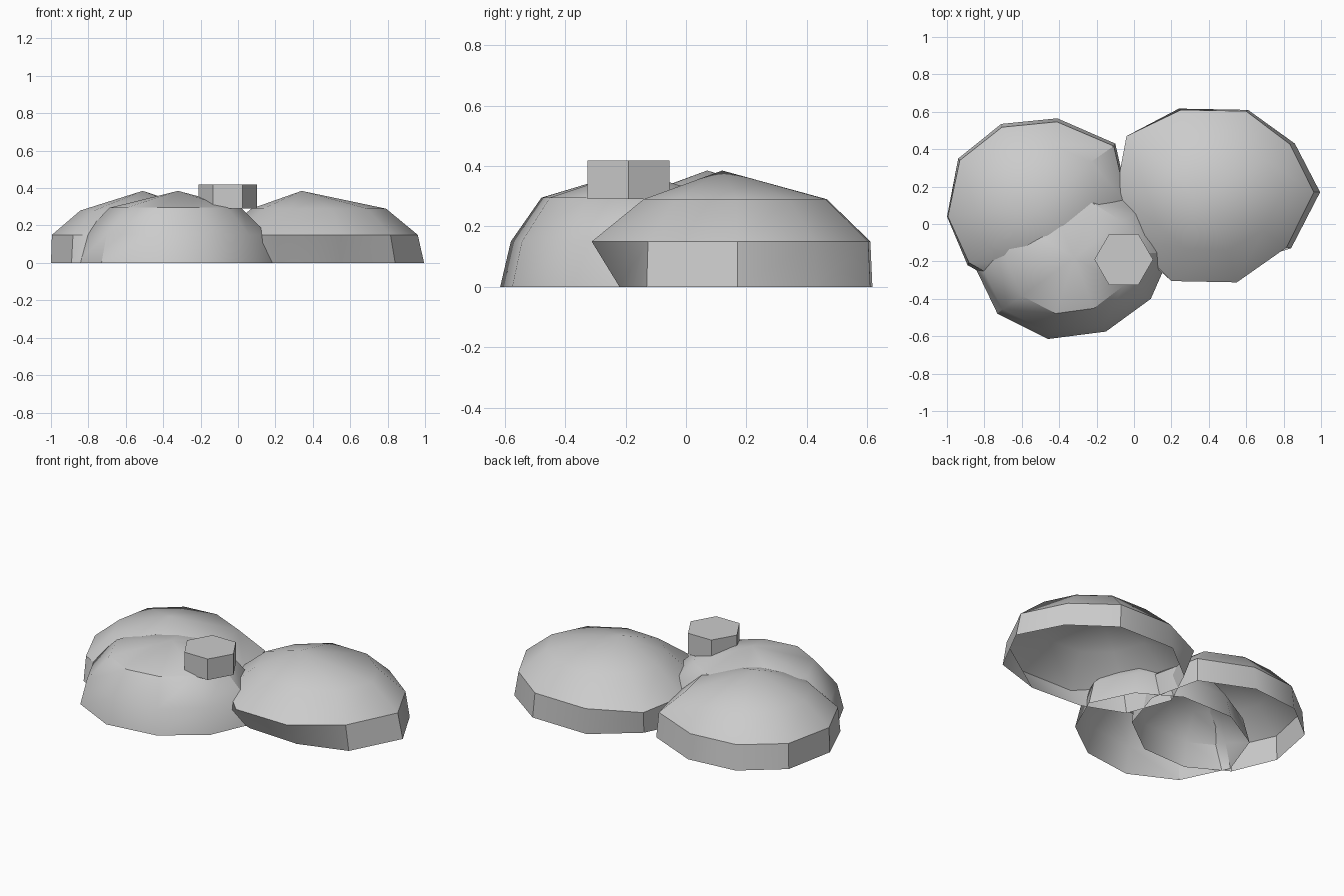
import bpy, bmesh, math
from mathutils import Vector

if "Cube" in bpy.data.objects:
    bpy.data.objects.remove(bpy.data.objects["Cube"])

grey = bpy.data.materials.new("light grey")
grey.diffuse_color = (0.6, 0.6, 0.6, 1)
grey.use_nodes = True
grey.node_tree.nodes["Principled BSDF"].inputs["Base Color"].default_value = grey.diffuse_color


def add_object(name, bm):
    bmesh.ops.recalc_face_normals(bm, faces=bm.faces)
    mesh = bpy.data.meshes.new(name)
    bm.to_mesh(mesh)
    bm.free()
    mesh.materials.append(grey)
    ob = bpy.data.objects.new(name, mesh)
    bpy.context.collection.objects.link(ob)
    return ob


def dome(name, outline, centre, apex, mid, top, dents):
    """Open-bottomed shell: base outline, shoulder ring, upper ring and apex.
    mid / top are (z, x scale, y scale); dents move single (ring, index) points."""
    bm = bmesh.new()
    rings = []
    for r, (z, sx, sy) in enumerate([(0, 1, 1), mid, top]):
        ring = []
        for i, (x, y) in enumerate(outline):
            px = centre[0] + (x - centre[0]) * sx
            py = centre[1] + (y - centre[1]) * sy
            px, py = dents.get((r, i), (px, py))
            ring.append(bm.verts.new((px, py, z)))
        rings.append(ring)
    n = len(outline)
    tip = bm.verts.new((*apex, 0.385))
    for i in range(n):
        j = (i + 1) % n
        for lo, hi in zip(rings, rings[1:]):
            bm.faces.new((lo[i], lo[j], hi[j], hi[i]))
        bm.faces.new((rings[-1][i], rings[-1][j], tip))
    ob = add_object(name, bm)
    bpy.ops.object.select_all(action='DESELECT')
    ob.select_set(True)
    bpy.context.view_layer.objects.active = ob
    bpy.ops.object.shade_smooth_by_angle(angle=math.radians(35))


# Back left dome
dome("back_left_dome",
     [(-0.03, 0.12), (-0.10, 0.43), (-0.41, 0.565), (-0.71, 0.535), (-0.94, 0.35),
      (-1.00, 0.04), (-0.89, -0.22), (-0.66, -0.35), (-0.36, -0.34), (-0.12, -0.16)],
     (-0.51, 0.10), (-0.51, 0.07), (0.15, 0.98, 0.96), (0.28, 0.68, 0.70),
     {(1, 5): (-0.995, 0.04)})

# Front left dome
dome("front_left_dome",
     [(0.20, -0.15), (0.08, 0.10), (-0.16, 0.24), (-0.50, 0.24), (-0.76, 0.09),
      (-0.865, -0.20), (-0.73, -0.48), (-0.46, -0.615), (-0.15, -0.575), (0.09, -0.40)],
     (-0.34, -0.175), (-0.32, -0.18), (0.15, 0.93, 0.92), (0.295, 0.66, 0.69), {})

# Right dome, with its base tucked in at the front and back left
dome("right_dome",
     [(0.995, 0.17), (0.86, 0.43), (0.61, 0.61), (0.24, 0.617), (-0.01, 0.42),
      (-0.13, 0.17), (-0.03, -0.10), (0.22, -0.20), (0.55, -0.22), (0.84, -0.13)],
     (0.43, 0.16), (0.34, 0.12), (0.15, 0.94, 0.985), (0.29, 0.64, 0.67),
     {(1, 4): (-0.04, 0.47), (1, 7): (0.20, -0.305), (1, 8): (0.55, -0.312),
      (2, 7): (0.28, -0.13), (2, 8): (0.50, -0.14)})

# Small hexagonal stud on top
bm = bmesh.new()
bmesh.ops.create_cone(bm, cap_ends=True, segments=6, radius1=0.157, radius2=0.157, depth=0.128)
for v in bm.verts:
    a = math.atan2(v.co.y, v.co.x)
    a = round((a - math.radians(0)) / math.radians(30)) * math.radians(30)
# turn it so that two corners lie on the x axis
first = bm.verts[:][0].co
turn = -math.atan2(first.y, first.x)
for v in bm.verts:
    x, y = v.co.x, v.co.y
    v.co.x = x * math.cos(turn) - y * math.sin(turn)
    v.co.y = x * math.sin(turn) + y * math.cos(turn)
bmesh.ops.translate(bm, verts=bm.verts, vec=Vector((-0.055, -0.19, 0.354)))
add_object("hexagonal_stud", bm)
